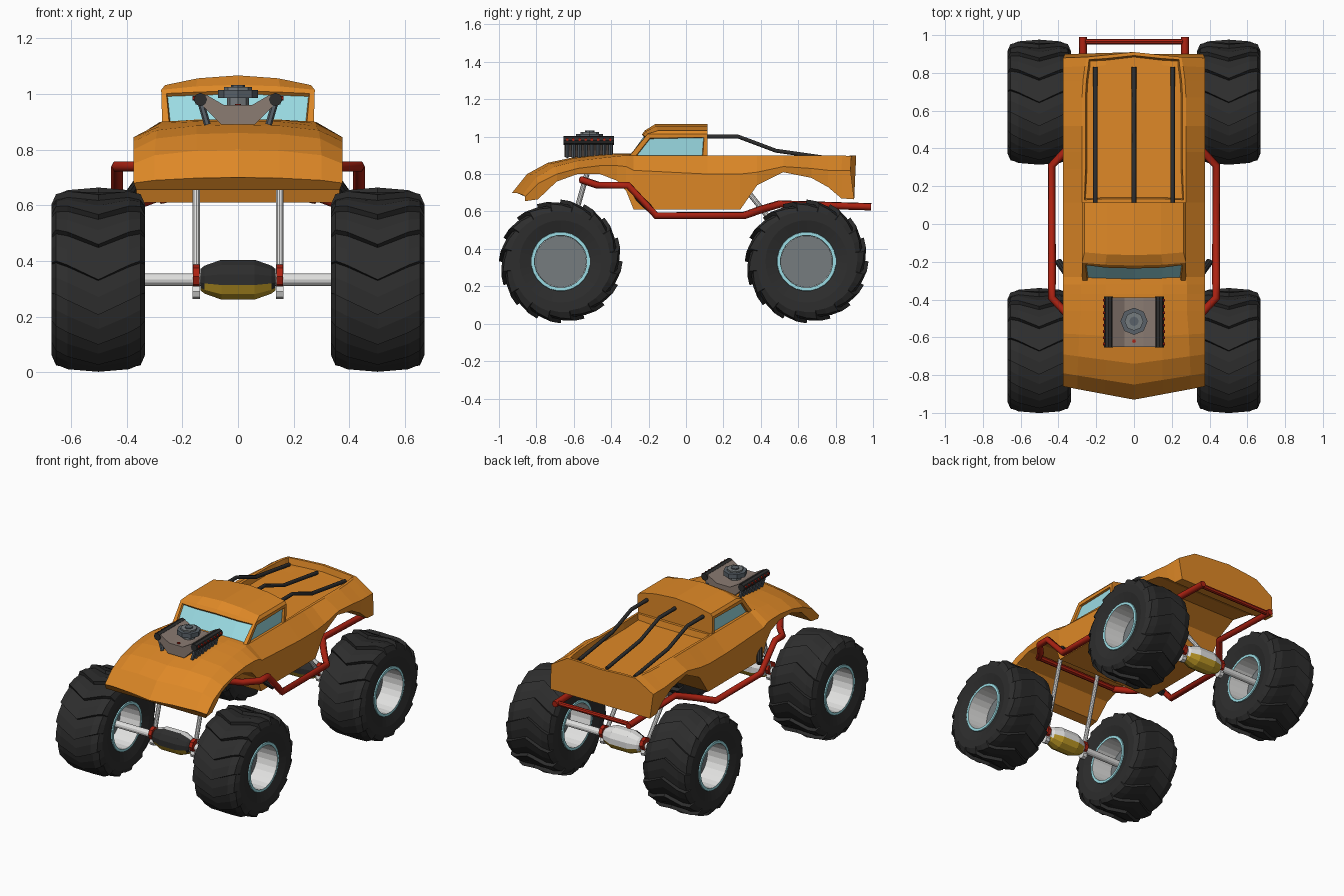
import bpy, bmesh, math
from mathutils import Vector

if "Cube" in bpy.data.objects:
    bpy.data.objects.remove(bpy.data.objects["Cube"])


def material(name, r, g, b):
    m = bpy.data.materials.new(name)
    m.use_nodes = True
    m.diffuse_color = (r, g, b, 1)
    m.node_tree.nodes["Principled BSDF"].inputs["Base Color"].default_value = (r, g, b, 1)
    return m


ORANGE = material("orange paint", .74, .25, .02)
BLACK = material("black rubber", .026, .026, .026)
RED = material("red tube", .42, .016, .006)
GLASS = material("pale blue", .33, .72, .78)
STEEL = material("light steel", .75, .75, .74)
GREY = material("grey plate", .18, .2, .21)
TAUPE = material("engine taupe", .26, .2, .17)
GOLD = material("gold", .55, .34, .02)
SLATE = material("slate", .1, .12, .14)


def finish(name, bm, *mats):
    bmesh.ops.recalc_face_normals(bm, faces=bm.faces)
    me = bpy.data.meshes.new(name)
    bm.to_mesh(me)
    bm.free()
    for m in mats:
        me.materials.append(m)
    ob = bpy.data.objects.new(name, me)
    bpy.context.collection.objects.link(ob)
    return ob


def loft(bm, rings, caps=True, wrap=False):
    """Skin closed rings of points; returns one list of faces per band."""
    vs = [[bm.verts.new(p) for p in r] for r in rings]
    n = len(vs[0])
    pairs = list(zip(vs, vs[1:])) + ([(vs[-1], vs[0])] if wrap else [])
    bands = [[bm.faces.new((a[i], a[(i + 1) % n], b[(i + 1) % n], b[i]))
              for i in range(n)] for a, b in pairs]
    if caps:
        bm.faces.new(vs[0])
        bm.faces.new(vs[-1])
    return bands


def circle(x, r, cy, cz, n):
    return [(x, cy + r * math.cos(2 * math.pi * (i + .5) / n),
             cz + r * math.sin(2 * math.pi * (i + .5) / n)) for i in range(n)]


def rod(name, a, b, r, mat, sides=10):
    a, b = Vector(a), Vector(b)
    bm = bmesh.new()
    bmesh.ops.create_cone(bm, cap_ends=True, segments=sides, radius1=r, radius2=r,
                          depth=(b - a).length)
    bm.transform((b - a).to_track_quat('Z', 'Y').to_matrix().to_4x4())
    bmesh.ops.translate(bm, verts=bm.verts, vec=(a + b) / 2)
    return finish(name, bm, mat)


def tube(name, pts, r, mat):
    cu = bpy.data.curves.new(name, 'CURVE')
    cu.dimensions = '3D'
    cu.bevel_depth, cu.bevel_resolution, cu.use_fill_caps = r, 1, True
    sp = cu.splines.new('POLY')
    sp.points.add(len(pts) - 1)
    for p, c in zip(sp.points, pts):
        p.co = (*c, 1)
    cu.materials.append(mat)
    ob = bpy.data.objects.new(name, cu)
    bpy.context.collection.objects.link(ob)


# Body shell: y, crown z, shoulder x, shoulder z, belt z, bottom z, bow
stations = [(-.86, .70, .30, .69, .68, .655, -.07), (-.79, .80, .30, .78, .75, .665, -.06),
            (-.69, .86, .295, .84, .80, .76, -.05), (-.58, .89, .29, .87, .83, .80, -.02),
            (-.46, .905, .28, .885, .845, .80, 0), (-.37, .91, .28, .895, .845, .765, 0),
            (-.32, .91, .28, .90, .84, .71, 0), (-.28, .91, .275, .90, .82, .61, 0),
            (.115, .90, .275, .90, .80, .61, 0), (.29, .90, .275, .90, .80, .61, 0),
            (.38, .90, .275, .90, .81, .74, 0), (.52, .90, .275, .90, .84, .81, 0),
            (.67, .90, .275, .90, .83, .78, 0), (.76, .90, .27, .90, .82, .73, 0),
            (.83, .90, .26, .90, .82, .67, .02), (.87, .90, .25, .895, .82, .665, .04)]
rings = []
for y, zc, xs, zs, zb, z0, bow in stations:
    half = [(.365, z0), (.375, zb), (xs, zs), (.15, zc * .8 + zs * .2)]
    section = half + [(0, zc)] + [(-x, z) for x, z in reversed(half)]
    lean = .12 if y > .86 else 0
    rings.append([(x, y + bow * (1 - abs(x) / .375) + lean * (.9 - z), z) for x, z in section])
bm = bmesh.new()
bands = loft(bm, rings)
# sunken cargo bed
bed = [f for band in bands[8:] for f in band[2:6]]
bmesh.ops.recalc_face_normals(bm, faces=bm.faces)
bmesh.ops.inset_region(bm, faces=bed, thickness=.018, depth=0)
bmesh.ops.inset_region(bm, faces=bed, thickness=.008, depth=-.04)
finish("body_shell", bm, ORANGE)

# Cab: z, front y, rear y, half width, crown height
rings = []
for z, yf, yr, w, crown in [(.88, -.315, .115, .272, .0), (1.015, -.205, .115, .276, .018),
                            (1.032, -.15, .115, .262, .035)]:
    xs = [-w, -w * .55, 0, w * .55, w]
    row = [(x, z + crown * (1 - (x / w) ** 2)) for x in xs]
    rings.append([(x, yf - .015 * (1 - (x / w) ** 2), h) for x, h in row] +
                 [(x, yr, h) for x, h in reversed(row)])
bm = bmesh.new()
lower = loft(bm, rings, caps=False)[0]
top = sorted(bm.verts, key=lambda v: v.index)[-10:]
bm.verts.ensure_lookup_table()
top = [bm.verts[i] for i in range(20, 30)]
for i in range(4):
    bm.faces.new((top[i], top[i + 1], top[8 - i], top[9 - i]))
bmesh.ops.recalc_face_normals(bm, faces=bm.faces)
# recessed glass
for pane in (lower[0:4], [lower[4]], [lower[9]]):
    bmesh.ops.inset_region(bm, faces=pane, thickness=.026, depth=0)
    bmesh.ops.inset_region(bm, faces=pane, thickness=.004, depth=-.014)
    for f in pane:
        f.material_index = 1
finish("cab", bm, ORANGE, GLASS)

# Bed bars
for x in (-.205, 0, .205):
    tube("bed_bar", [(x, .11, 1.0), (x, .28, 1.0), (x, .48, .925), (x, .83, .875)], .012, BLACK)

# Wheels
LUGS = 16
profile = [(-.15, .155, 0), (-.168, .22, 0), (-.168, .275, .4), (-.152, .312, 1), (-.11, .326, 1),
           (0, .331, 1), (.11, .326, 1), (.152, .312, 1), (.168, .275, .4), (.168, .22, 0),
           (.15, .155, 0)]
for cy, axle in ((-.67, "front"), (.645, "rear")):
    for side in (-1, 1):
        cx, cz = side * .502, .333
        rings = []
        for k in range(LUGS):
            for frac in (0, .5, .97):
                ring = []
                for u, r, lug in profile:
                    a = 2 * math.pi * (k + frac) / LUGS + .22 * min(abs(u) / .15, 1)
                    r -= .022 * frac * lug
                    ring.append((cx + u, cy - r * math.cos(a), cz + r * math.sin(a)))
                rings.append(ring)
        bm = bmesh.new()
        loft(bm, rings, caps=False, wrap=True)
        finish(axle + "_tyre", bm, BLACK)
        # rim: pale lips, steel barrel, grey centre plate
        bm = bmesh.new()
        shape = [(-.145, .16), (-.158, .157), (-.158, .14), (-.012, .138),
                 (.012, .138), (.158, .14), (.158, .157), (.145, .16)]
        bands = loft(bm, [circle(cx + u, r, cy, cz, 24) for u, r in shape], caps=False)
        for i in (2, 4):
            for f in bands[i]:
                f.material_index = 1
        finish(axle + "_rim", bm, GLASS, STEEL)
        rod(axle + "_wheel_plate", (cx - .012, cy, cz), (cx + .012, cy, cz), .138, GREY, 24)

        # link rods and axle brackets
        x = side * .15
        rod(axle + "_bracket", (x - .012, cy, .345), (x + .012, cy, .345), .042, RED, 8)
        rod(axle + "_link_foot", (x - .014, cy, .29), (x + .014, cy, .29), .026, STEEL, 8)
        end = (x, -.53, .80) if cy < 0 else (x, .32, .72)
        rod(axle + "_link_rod", (x, cy, .31), end, .014, STEEL)
    rod(axle + "_axle", (-.51, cy, .333), (.51, cy, .333), .022, STEEL, 12)
    # differential, coloured by face direction
    bm = bmesh.new()
    loft(bm, [circle(x, r, cy, .333, 12) for x, r in
              ((-.135, .04), (-.12, .052), (-.06, .074), (.06, .074), (.12, .052), (.135, .04))])
    bmesh.ops.recalc_face_normals(bm, faces=bm.faces)
    for f in bm.faces:
        f.normal_update()
        f.material_index = 2 if f.normal.z < -.4 else 1 if f.normal.y < -.2 else 0
    finish(axle + "_differential", bm, STEEL, BLACK, GOLD)

# Red tubular frame
for s in (-1, 1):
    tube("side_frame", [(s * x, y, z) for x, y, z in
                        ((.30, -.56, .77), (.36, -.47, .74), (.435, -.39, .74), (.435, -.31, .74),
                         (.435, -.16, .578), (.435, .31, .578), (.35, .40, .61), (.27, .50, .64),
                         (.27, .99, .625))], .021, RED)
    rod("side_damper", (s * .40, -.2, .62), (s * .35, -.27, .69), .02, BLACK)
rod("rear_bumper_bar", (-.27, .965, .625), (.27, .965, .625), .015, RED, 8)
rod("front_cross_bar", (-.30, -.555, .77), (.30, -.555, .77), .018, RED, 8)

# Engine block: V-shaped section drawn along y
section = [(-.06, .89), (-.125, .955), (-.115, .998), (-.05, .96),
           (.05, .96), (.115, .998), (.125, .955), (.06, .89)]
bm = bmesh.new()
loft(bm, [[(x, y, z) for x, z in section] for y in (-.65, -.39)])
finish("engine_block", bm, TAUPE)
for s in (-1, 1):
    rod("cylinder_head", (s * .135, -.655, .98), (s * .135, -.385, .98), .024, BLACK, 8)
    for i in range(8):
        y = -.635 + i * .033
        rod("exhaust_pipe", (s * .135, y, .975), (s * .11, y, .89), .012, SLATE, 6)
        rod("spark_plug", (s * .15, y, .985), (s * .163, y, .985), .008, RED, 6)
rod("engine_badge_bolt", (0, -.62, .955), (0, -.62, .965), .01, RED, 8)

# Air intake
for r, z0, z1, m in ((.04, .95, .99, GREY), (.072, .985, 1.015, SLATE), (.05, 1.01, 1.025, GREY),
                     (.025, 1.02, 1.032, SLATE)):
    rod("air_intake", (0, -.515, z0), (0, -.515, z1), r, m, 8)
